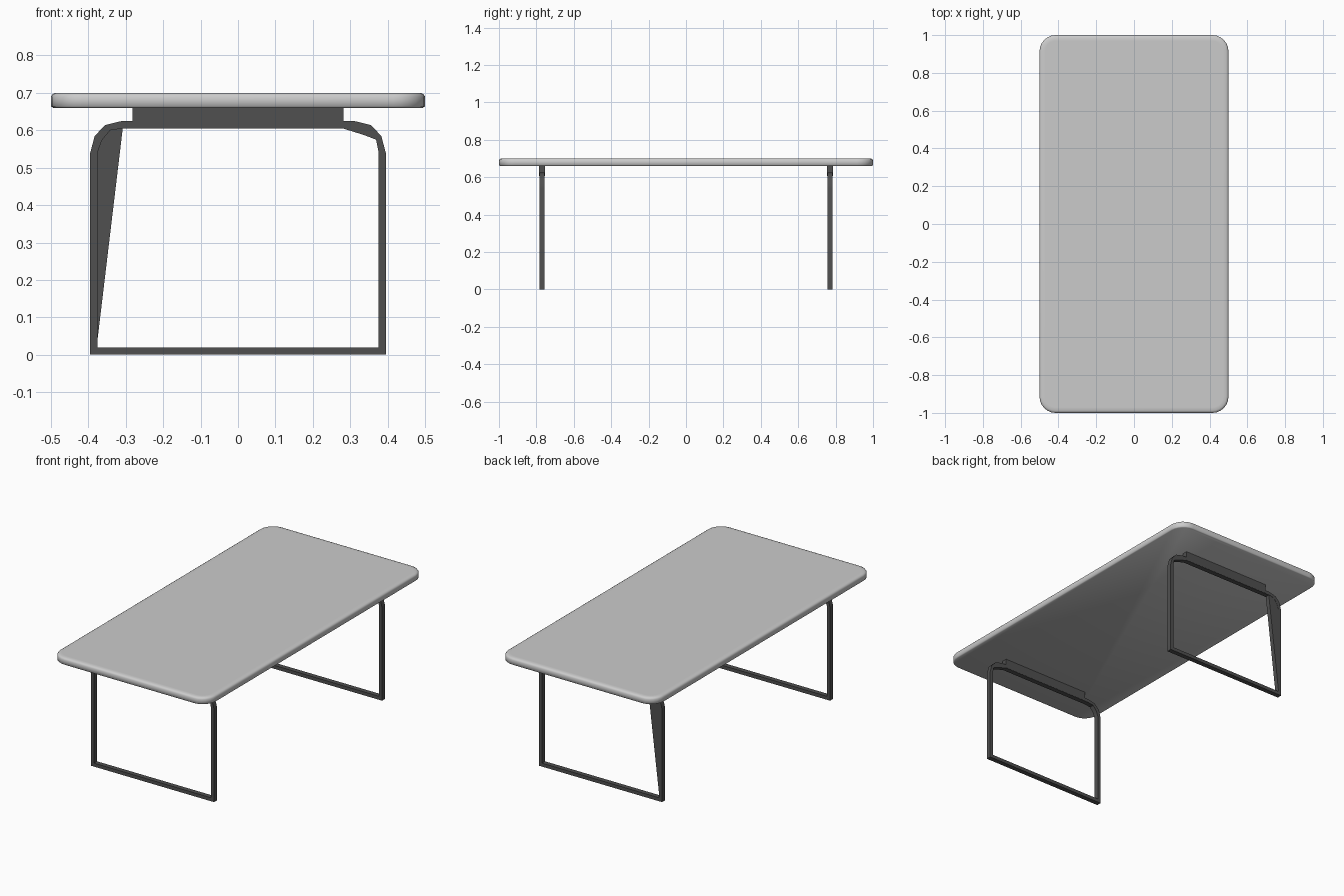
import bpy, bmesh, math

if "Cube" in bpy.data.objects:
    bpy.data.objects.remove(bpy.data.objects["Cube"])


def material(name, rgb):
    m = bpy.data.materials.new(name)
    m.diffuse_color = (*rgb, 1)
    m.use_nodes = True
    m.node_tree.nodes["Principled BSDF"].inputs["Base Color"].default_value = m.diffuse_color
    return m


top_mat = material("light grey", (0.6, 0.6, 0.6))
leg_mat = material("dark metal", (0.08, 0.08, 0.08))


def finish(name, bm, mat, angle=None):
    bmesh.ops.recalc_face_normals(bm, faces=bm.faces)
    me = bpy.data.meshes.new(name)
    bm.to_mesh(me)
    bm.free()
    ob = bpy.data.objects.new(name, me)
    bpy.context.collection.objects.link(ob)
    me.materials.append(mat)
    if angle:
        bpy.ops.object.select_all(action='DESELECT')
        ob.select_set(True)
        bpy.context.view_layer.objects.active = ob
        bpy.ops.object.shade_smooth_by_angle(angle=math.radians(angle))
    return ob


def rounded_rect(hx, hy, r, n=6):
    pts = []
    for k, (sx, sy) in enumerate([(1, 1), (-1, 1), (-1, -1), (1, -1)]):
        for i in range(n + 1):
            a = math.pi / 2 * (k + i / n)
            pts.append((sx * (hx - r) + r * math.cos(a), sy * (hy - r) + r * math.sin(a)))
    return pts


def prism(bm, outline, y0, y1):
    """Extrude an x-z outline between two y values."""
    a = [bm.verts.new((x, y0, z)) for x, z in outline]
    b = [bm.verts.new((x, y1, z)) for x, z in outline]
    n = len(a)
    bm.faces.new(a)
    bm.faces.new(b[::-1])
    for i in range(n):
        j = (i + 1) % n
        bm.faces.new((a[i], b[i], b[j], a[j]))


# Tabletop: rounded slab with a softened rim
bm = bmesh.new()
rings = []
for inset, z in [(0.006, 0.66), (0, 0.664), (0, 0.69), (0.004, 0.696), (0.012, 0.7), (0.03, 0.7)]:
    pts = rounded_rect(0.5 - inset, 1 - inset, 0.085 - inset)
    rings.append([bm.verts.new((x, y, z)) for x, y in pts])
for a, b in zip(rings, rings[1:]):
    for i in range(len(a)):
        j = (i + 1) % len(a)
        bm.faces.new((a[i], a[j], b[j], b[i]))
bm.faces.new(rings[0][::-1])
bm.faces.new(rings[-1])
finish("tabletop", bm, top_mat, 80)

# Leg frames: closed loop of flat bar with bent upper corners
outer = [(-0.395, 0), (0.395, 0), (0.395, 0.54), (0.383, 0.585), (0.355, 0.614), (0.31, 0.625),
         (-0.31, 0.625), (-0.355, 0.614), (-0.383, 0.585), (-0.395, 0.54)]
inner = [(-0.376, 0.02), (0.376, 0.02), (0.376, 0.54), (0.369, 0.575), (0.335, 0.588), (0.28, 0.605),
         (-0.308, 0.605), (-0.342, 0.6), (-0.364, 0.573), (-0.376, 0.54)]
for side, label in ((-1, "front"), (1, "back")):
    y0, y1 = side * 0.77 - 0.014, side * 0.77 + 0.014
    bm = bmesh.new()
    loops = [[bm.verts.new((x, y, z)) for x, z in prof]
             for prof, y in ((outer, y0), (outer, y1), (inner, y1), (inner, y0))]
    for k in range(4):
        a, b = loops[k], loops[(k + 1) % 4]
        for i in range(len(a)):
            j = (i + 1) % len(a)
            bm.faces.new((a[i], a[j], b[j], b[i]))
    finish(label + "_leg_frame", bm, leg_mat, 35)

    # Mounting rail between frame and tabletop
    bm = bmesh.new()
    prism(bm, [(-0.282, 0.606), (0.282, 0.606), (0.282, 0.662), (-0.282, 0.662)], y0 - 0.001, y1 + 0.001)
    finish(label + "_mounting_rail", bm, leg_mat)

# Tapered gusset inside the left upright of the back frame
bm = bmesh.new()
prism(bm, [(-0.378, 0.02), (-0.308, 0.606), (-0.342, 0.602), (-0.366, 0.575), (-0.378, 0.54)], 0.757, 0.783)
finish("back_gusset", bm, leg_mat)
